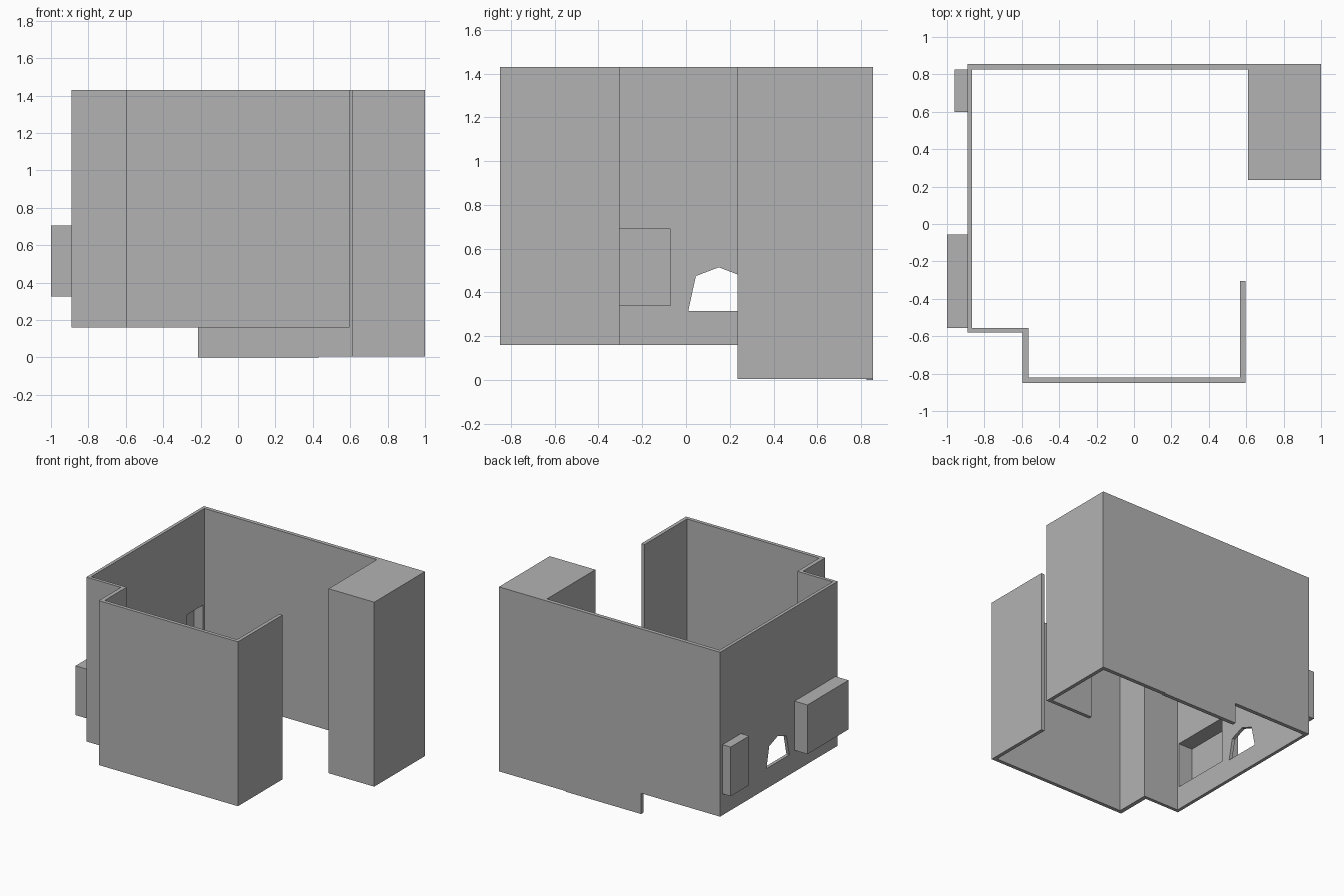
import bpy, bmesh
from mathutils import Vector

cube = bpy.data.objects.get("Cube")
if cube:
    bpy.data.objects.remove(cube, do_unlink=True)

BASE, TOP = 0.16, 1.43      # underside and top of the room walls
SHELL = 0.015               # thickness of the niche boxes

grey = bpy.data.materials.new("plain_grey")
grey.use_nodes = True
colour = (0.45, 0.45, 0.45, 1)
grey.diffuse_color = colour
grey.node_tree.nodes["Principled BSDF"].inputs["Base Color"].default_value = colour


def finish(name, bm):
    bmesh.ops.recalc_face_normals(bm, faces=bm.faces)
    mesh = bpy.data.meshes.new(name)
    bm.to_mesh(mesh)
    bm.free()
    mesh.materials.append(grey)
    obj = bpy.data.objects.new(name, mesh)
    bpy.context.collection.objects.link(obj)
    return obj


def slab(name, loops, place, push):
    """Fill an outline (first loop) with holes (other loops) and extrude it."""
    bm = bmesh.new()
    edges = []
    for loop in loops:
        verts = [bm.verts.new(place(a, b)) for a, b in loop]
        edges += [bm.edges.new((v, verts[i - 1])) for i, v in enumerate(verts)]
    bmesh.ops.triangle_fill(bm, edges=edges, use_beauty=True)
    grown = bmesh.ops.extrude_face_region(bm, geom=bm.faces[:], use_keep_orig=True)
    moved = [g for g in grown["geom"] if isinstance(g, bmesh.types.BMVert)]
    bmesh.ops.translate(bm, verts=moved, vec=Vector(push))
    return finish(name, bm)


def rect(a0, a1, b0, b1):
    return [(a0, b0), (a1, b0), (a1, b1), (a0, b1)]


def box(name, x0, x1, y0, y1, z0, z1):
    return slab(name, [rect(x0, x1, y0, y1)], lambda x, y: (x, y, z0), (0, 0, z1 - z0))


def niche(name, depth_x, y0, y1, z0, z1):
    """Hollow box on the side wall, open towards the room."""
    obj = box(name, depth_x, -0.89, y0, y1, z0, z1)
    bm = bmesh.new()
    bm.from_mesh(obj.data)
    bmesh.ops.delete(bm, geom=[f for f in bm.faces if f.normal.x > 0.9], context='FACES')
    bm.to_mesh(obj.data)
    bm.free()
    mod = obj.modifiers.new("shell", 'SOLIDIFY')
    mod.thickness = SHELL
    mod.offset = -1
    mod.use_even_offset = True


# Side wall with a five-sided window and two niche openings
window = [(0.01, 0.315), (0.29, 0.315), (0.255, 0.475), (0.15, 0.515), (0.045, 0.475)]
niches = {"large_niche": (-1.0, -0.555, -0.055), "small_niche": (-0.96, 0.60, 0.825)}
NZ0, NZ1 = 0.325, 0.705
openings = [rect(y0 + SHELL, y1 - SHELL, NZ0 + SHELL, NZ1 - SHELL)
            for _, y0, y1 in niches.values()]
slab("right_wall", [rect(-0.555, 0.825, BASE, TOP), window] + openings,
     lambda y, z: (-0.89, y, z), (0.025, 0, 0))
for name, (depth, y0, y1) in niches.items():
    niche(name, depth, y0, y1, NZ0, NZ1)

# Back wall, stepping down below the room
back = [(-0.89, BASE), (-0.215, BASE), (-0.215, 0), (0.43, 0), (0.43, 0.005),
        (1, 0.005), (1, TOP), (-0.89, TOP)]
slab("back_wall", [back], lambda x, z: (x, 0.825, z), (0, 0.03, 0))

# Stepped front walls with the return beside the entrance
front = [(-0.89, -0.58), (-0.595, -0.58), (-0.595, -0.85), (0.595, -0.85), (0.595, -0.305),
         (0.567, -0.305), (0.567, -0.822), (-0.563, -0.822), (-0.563, -0.555), (-0.89, -0.555)]
slab("front_walls", [front], lambda x, y: (x, y, BASE), (0, 0, TOP - BASE))

# Corner closet: solid upper block over two walls, open below towards the room
HEAD = 0.8
box("closet_block", 0.61, 1, 0.235, 0.825, HEAD, TOP)
closet = [(0.61, 0.235), (1, 0.235), (1, 0.825), (0.972, 0.825), (0.972, 0.263), (0.61, 0.263)]
slab("closet_walls", [closet], lambda x, y: (x, y, 0.005), (0, 0, HEAD - 0.005))
